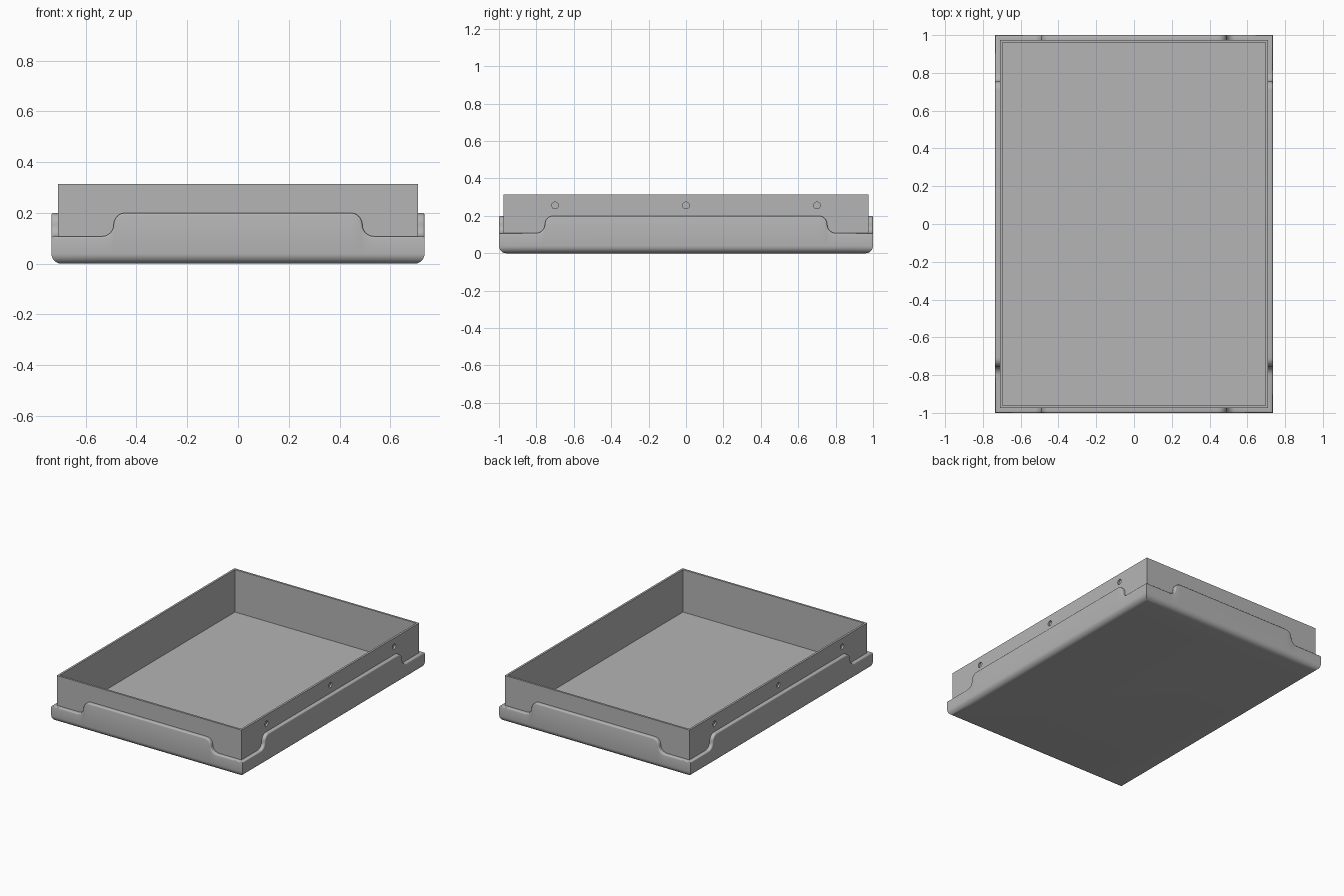
import bpy, bmesh, math
from mathutils import Matrix, Vector

if "Cube" in bpy.data.objects:
    bpy.data.objects.remove(bpy.data.objects["Cube"])

HX, HY = 0.735, 1.0            # half size of the outer tray
LIP, WALL = 0.025, 0.02        # tray wall and box wall thickness
LOW, HIGH, BOX_TOP = 0.108, 0.2, 0.315
ROUND = 0.04                   # bottom edge radius

grey = bpy.data.materials.new("light grey")
grey.use_nodes = True
color = (0.46, 0.46, 0.46, 1)
grey.diffuse_color = color
grey.node_tree.nodes["Principled BSDF"].inputs["Base Color"].default_value = color


def make_object(name, bm):
    bmesh.ops.recalc_face_normals(bm, faces=bm.faces)
    mesh = bpy.data.meshes.new(name)
    bm.to_mesh(mesh)
    bm.free()
    obj = bpy.data.objects.new(name, mesh)
    bpy.context.collection.objects.link(obj)
    mesh.materials.append(grey)
    return obj


def smooth(obj):
    bpy.ops.object.select_all(action="DESELECT")
    obj.select_set(True)
    bpy.context.view_layer.objects.active = obj
    bpy.ops.object.shade_smooth_by_angle(angle=math.radians(35))


def side_profile(half):
    """Top edge of one side: low ends, S-shaped steps, raised middle."""
    r, mid = (HIGH - LOW) / 2, half - 0.245
    step = []
    n = 8
    for i in range(n + 1):
        a = i / n * math.pi / 2
        step.append((mid + r - r * math.sin(a), LOW + r - r * math.cos(a)))
    for i in range(1, n + 1):
        a = i / n * math.pi / 2
        step.append((mid - r + r * math.cos(a), LOW + r + r * math.sin(a)))
    left = [(-half, LOW)] + [(-s, z) for s, z in step]
    return left + [(s, z) for s, z in reversed(step)]


# Stations round the tray, each with its position and rim height
stations = []
for sign in (-1, 1):
    stations += [(-sign * s, sign * HY, z) for s, z in side_profile(HX)]
    stations += [(-sign * HX, -sign * s, z) for s, z in side_profile(HY)]

# Outer tray: loft rings from the rounded bottom up and over the rim
bm = bmesh.new()


def ring(inset, height=None):
    cx, cy = HX - inset, HY - inset
    return [bm.verts.new((max(-cx, min(cx, x)), max(-cy, min(cy, y)),
                          z if height is None else height)) for x, y, z in stations]


rings = []
for i in range(9):
    a = i / 8 * math.pi / 2
    rings.append(ring(ROUND * (1 - math.sin(a)), ROUND * (1 - math.cos(a))))
rim = ring(0)
rings += [rim, ring(LIP), ring(LIP, 0.01)]
for low, up in zip(rings, rings[1:]):
    for i in range(len(low)):
        j = (i + 1) % len(low)
        bm.faces.new((low[i], low[j], up[j], up[i]))
bm.faces.new(rings[0])
bm.faces.new(rings[-1])
bmesh.ops.remove_doubles(bm, verts=bm.verts, dist=1e-5)
rim_edges = [e for e in (bm.edges.get((rim[i], rim[i - 1])) for i in range(len(rim))) if e]
bmesh.ops.bevel(bm, geom=rim_edges, offset=0.008, segments=3, profile=0.5, affect="EDGES")
tray = make_object("outer_tray", bm)
smooth(tray)

# Inner box: open-topped with thin straight walls
bm = bmesh.new()
bmesh.ops.create_cube(bm, size=1)
bottom = 0.01
bmesh.ops.scale(bm, vec=(2 * (HX - LIP), 2 * (HY - LIP), BOX_TOP - bottom), verts=bm.verts)
bmesh.ops.translate(bm, vec=(0, 0, (BOX_TOP + bottom) / 2), verts=bm.verts)
top = max(bm.faces, key=lambda f: f.calc_center_median().z)
bmesh.ops.inset_region(bm, faces=[top], thickness=WALL)
inner = bmesh.ops.extrude_face_region(bm, geom=[top])["geom"]
bmesh.ops.delete(bm, geom=[top], context="FACES_ONLY")
floor_verts = [v for v in inner if isinstance(v, bmesh.types.BMVert)]
for v in floor_verts:
    v.co.z = 0.02
box = make_object("inner_box", bm)

# Blind round holes along both long sides
bm = bmesh.new()
for x in (-(HX - LIP), HX - LIP):
    for y in (-0.7, 0, 0.7):
        place = Matrix.Translation(Vector((x, y, 0.256))) @ Matrix.Rotation(math.pi / 2, 4, "Y")
        bmesh.ops.create_cone(bm, cap_ends=True, segments=24, radius1=0.018,
                              radius2=0.018, depth=0.024, matrix=place)
cutter = make_object("hole_cutter", bm)
cutter.hide_render = True
mod = box.modifiers.new("holes", "BOOLEAN")
mod.operation = "DIFFERENCE"
mod.solver = "EXACT"
mod.object = cutter
bpy.ops.object.select_all(action="DESELECT")
box.select_set(True)
bpy.context.view_layer.objects.active = box
bpy.ops.object.modifier_apply(modifier=mod.name)
bpy.data.objects.remove(cutter)
smooth(box)
